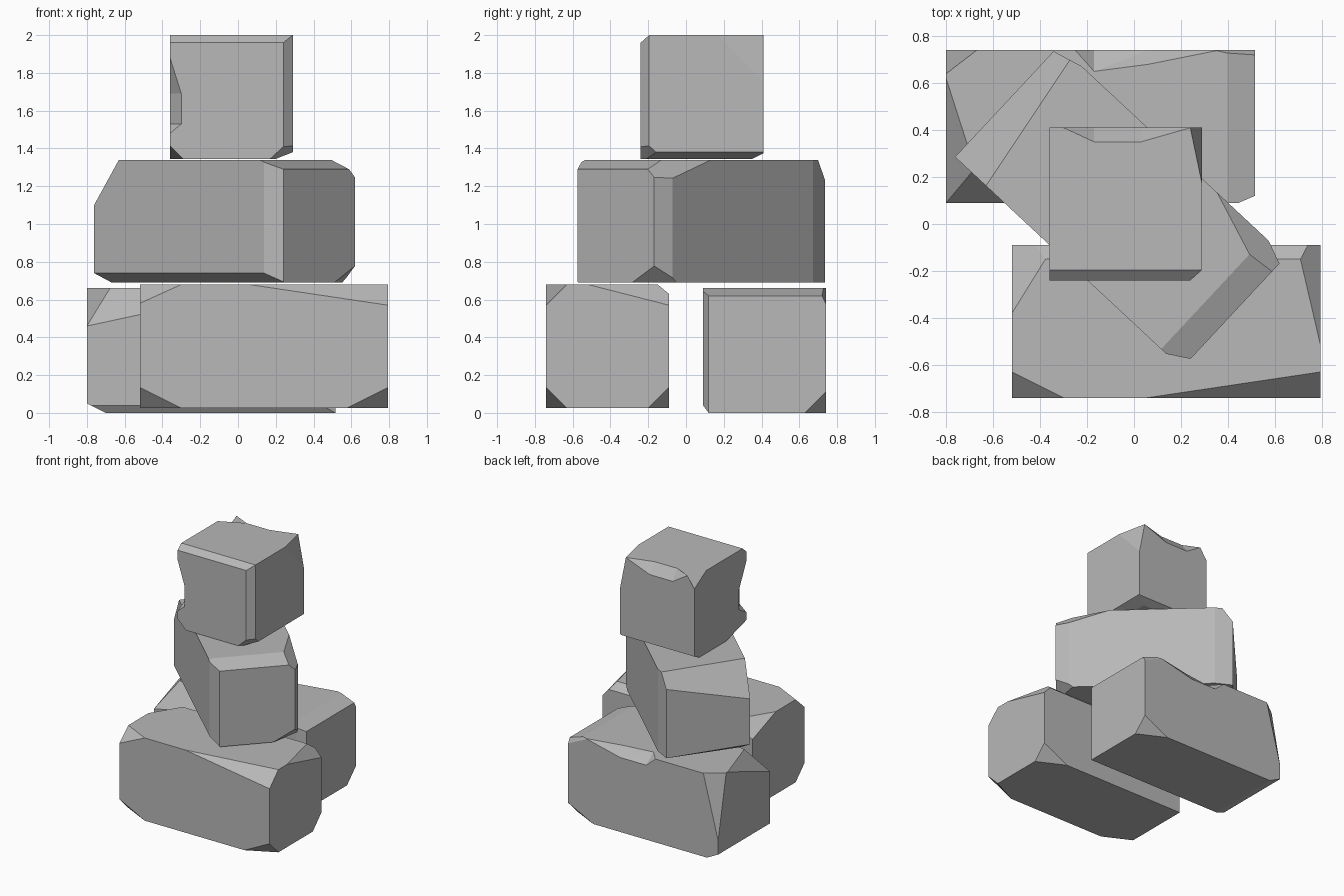
import bpy, bmesh, math
from mathutils import Vector

if "Cube" in bpy.data.objects:
    bpy.data.objects.remove(bpy.data.objects["Cube"])

grey = bpy.data.materials.new("stone_grey")
grey.diffuse_color = (.48, .48, .48, 1)
grey.use_nodes = True
grey.node_tree.nodes["Principled BSDF"].inputs["Base Color"].default_value = grey.diffuse_color


def new_object(name, bm):
    mesh = bpy.data.meshes.new(name)
    bm.to_mesh(mesh)
    bm.free()
    mesh.materials.append(grey)
    ob = bpy.data.objects.new(name, mesh)
    bpy.context.collection.objects.link(ob)
    return ob


def stone(name, lo, hi, cuts):
    """Box with planar cuts: each cut holds signed distances back from a corner
    (three values) or an edge (one value is zero)."""
    lo, hi = Vector(lo), Vector(hi)
    bm = bmesh.new()
    bmesh.ops.create_cube(bm, size=1)
    for v in bm.verts:
        v.co = [(lo[i] + hi[i]) / 2 + v.co[i] * (hi[i] - lo[i]) for i in range(3)]
    for cut in cuts:
        normal = Vector([1 / d if d else 0 for d in cut])
        point = Vector([hi[i] if cut[i] > 0 else lo[i] for i in range(3)])
        axis = next(i for i in range(3) if cut[i])
        point[axis] -= cut[axis]
        bmesh.ops.bisect_plane(bm, geom=bm.verts[:] + bm.edges[:] + bm.faces[:],
                               dist=1e-5, plane_co=point, plane_no=normal.normalized(),
                               clear_outer=True)
        rim = [e for e in bm.edges if e.is_boundary]
        if rim:
            bmesh.ops.contextual_create(bm, geom=rim)
    bmesh.ops.recalc_face_normals(bm, faces=bm.faces[:])
    return new_object(name, bm)


def chip(ob, points, out):
    """Knock a hollow chip out of a stone, swept outward along 'out'."""
    bm = bmesh.new()
    for p in points:
        bm.verts.new(p)
        bm.verts.new(Vector(p) + Vector(out))
    bmesh.ops.convex_hull(bm, input=bm.verts[:])
    loose = [v for v in bm.verts if not v.link_faces]
    bmesh.ops.delete(bm, geom=loose, context='VERTS')
    bmesh.ops.recalc_face_normals(bm, faces=bm.faces[:])
    cutter = new_object("chip_cutter", bm)
    cutter.hide_render = True
    mod = ob.modifiers.new("chip", 'BOOLEAN')
    mod.operation, mod.solver, mod.object = 'DIFFERENCE', 'EXACT', cutter
    bpy.context.view_layer.objects.active = ob
    bpy.ops.object.modifier_apply(modifier=mod.name)
    bpy.data.objects.remove(cutter)


def sink_corner(ob, corner, drop, back):
    """Lower one top corner, keeping the edge along -y level beyond 'back'."""
    bm = bmesh.new()
    bm.from_mesh(ob.data)
    v = min(bm.verts, key=lambda w: (w.co - Vector(corner)).length)
    edge = min(v.link_edges, key=lambda e: (e.other_vert(v).co - v.co).normalized().y)
    bmesh.utils.edge_split(edge, v, back / edge.calc_length())
    v.co.z -= drop
    bm.to_mesh(ob.data)
    bm.free()


# Front base stone
stone("front_base_stone", (-.52, -.74, .025), (.795, -.09, .68), [
    (-.22, -.11, -.11), (.22, -.11, -.11), (.74, -.11, .11), (-.22, -.11, .10),
    (.22, .11, -.11), (0, .06, .05), (-.18, .29, .11), (.10, .43, .11)])

# Back base stone, with a chip along its rear top edge
back = stone("back_base_stone", (-.8, .09, 0), (.515, .74, .66), [
    (-.17, -.53, .20), (-.93, -.17, .20), (.07, -.03, 0), (0, -.03, -.04),
    (.12, 0, .04), (.17, .04, .08), (.22, .11, -.11), (-.10, 0, -.05),
    (-.13, .10, .50)])
chip(back, [(-.25, .74, .66), (-.17, .65, .66), (.06, .68, .66), (.36, .74, .66),
            (-.17, .74, .59), (.06, .74, .59)], (0, .08, .08))

# Middle stone, turned across the base
middle = stone("middle_stone", (-.65, -.325, .69), (.67, .325, 1.34), [
    (.12, 0, .05), (.09, -.055, 0), (.10, .04, 0), (.40, .14, .13),
    (-.18, -1.1, .24), (-.13, .035, 0), (0, -.06, -.05), (.13, .20, -.11),
    (-.08, -.60, -.05)])
middle.location = (-.065, .08, 0)
middle.rotation_euler.z = math.radians(-43)

# Top stone
top = stone("top_stone", (-.36, -.24, 1.345), (.29, .41, 2), [
    (0, -.045, .04), (.05, -.045, 0), (-.07, -.25, -.07), (.09, 0, -.035),
    (.12, -.12, -.11), (0, .06, -.03), (.05, .24, .25)])
# chipped front left edge, rear top edge and sunken rear left corner
chip(top, [(-.36, -.24, 1.88), (-.30, -.24, 1.69), (-.30, -.24, 1.53),
           (-.36, -.24, 1.48), (-.36, -.15, 1.69), (-.36, -.15, 1.53)], (-.08, -.08, 0))
chip(top, [(-.30, .41, 2), (-.17, .35, 2), (.03, .35, 2), (.24, .41, 2),
           (-.17, .41, 1.92), (.03, .41, 1.92)], (0, .08, .08))
sink_corner(top, (-.36, .41, 2), .09, .15)
